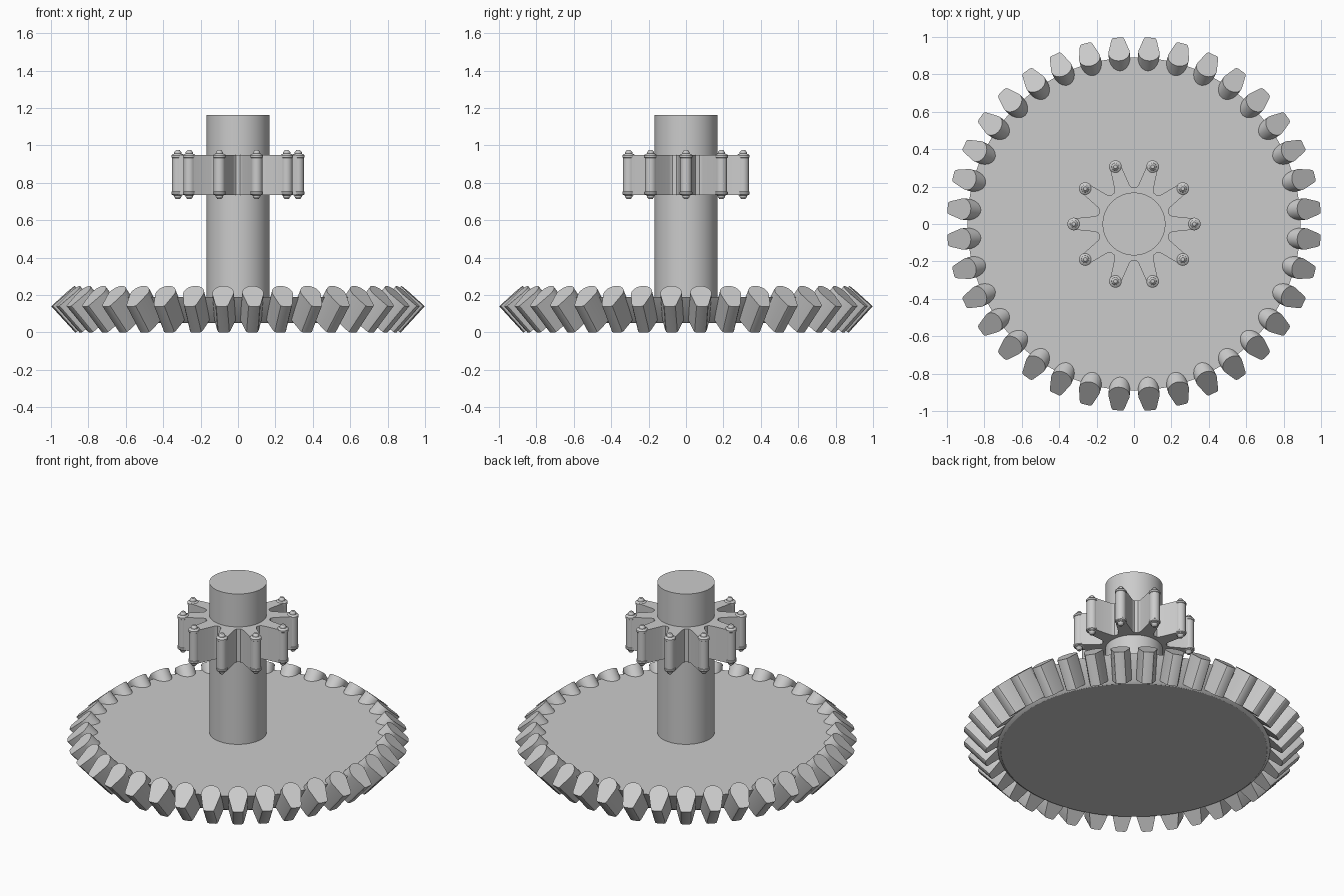
import bpy, bmesh
from math import sin, cos, pi, radians
from mathutils import Vector, Matrix

if "Cube" in bpy.data.objects:
    bpy.data.objects.remove(bpy.data.objects["Cube"], do_unlink=True)

steel = bpy.data.materials.new("grey_steel")
steel.use_nodes = True
GREY = (0.6, 0.6, 0.6, 1)
steel.diffuse_color = GREY
steel.node_tree.nodes["Principled BSDF"].inputs["Base Color"].default_value = GREY


def finish(bm, name):
    """Turn a bmesh into a smooth-shaded object with crisp edges."""
    bmesh.ops.recalc_face_normals(bm, faces=bm.faces)
    mesh = bpy.data.meshes.new(name)
    bm.to_mesh(mesh)
    bm.free()
    mesh.materials.append(steel)
    obj = bpy.data.objects.new(name, mesh)
    bpy.context.collection.objects.link(obj)
    bpy.ops.object.select_all(action='DESELECT')
    obj.select_set(True)
    bpy.context.view_layer.objects.active = obj
    bpy.ops.object.shade_smooth_by_angle(angle=radians(30))
    return obj


def loft(bm, rings):
    """Skin a stack of equal rings and cap both ends."""
    loops = [[bm.verts.new(p) for p in ring] for ring in rings]
    n = len(loops[0])
    for a, b in zip(loops, loops[1:]):
        for i in range(n):
            j = (i + 1) % n
            bm.faces.new((a[i], a[j], b[j], b[i]))
    bm.faces.new(loops[0][::-1])
    bm.faces.new(loops[-1])


def lathe(bm, profile, sides, centre=(0, 0)):
    """Turn (radius, height) points about a vertical axis."""
    loft(bm, [[(centre[0] + r * cos(2 * pi * i / sides),
                centre[1] + r * sin(2 * pi * i / sides), z)
               for i in range(sides)] for r, z in profile])


# Bevelled gear plate and central shaft
bm = bmesh.new()
lathe(bm, [(0.78, 0.05), (0.795, 0.06), (0.89, 0.19)], 144)
finish(bm, "gear_plate")

bm = bmesh.new()
lathe(bm, [(0.168, 0.18), (0.168, 1.163)], 64)
finish(bm, "shaft")

# Slanted teeth: narrow outer edge, round inner edge
half = [(0.022, 0), (0.03, 0.004), (0.035, 0.014)]
half += [(0.057 * cos(a), 0.108 + 0.057 * sin(a))
         for a in (radians(d) for d in range(-10, 90, 10))]
outline = half + [(0, 0.165)] + [(-u, v) for u, v in reversed(half)]
cap_slope = Vector((-0.75, 0, 0.66)).normalized()
slant = Vector((-0.128, 0, -0.14))
bm = bmesh.new()
for k in range(36):
    turn = Matrix.Rotation(radians(5 + 10 * k), 3, 'Z')
    cap = [Vector((1, u, 0.14)) + cap_slope * v for u, v in outline]
    loft(bm, [[turn @ (p + slant) for p in cap], [turn @ p for p in cap]])
finish(bm, "gear_teeth")

# Star pinion with ten tapered, round-ended arms
arm = [(0.19, -0.05), (0.198, -0.045), (0.21, -0.041)]
arm += [(0.322 + 0.03 * cos(a), 0.03 * sin(a))
        for a in (radians(d) for d in range(-90, 91, 15))]
arm += [(0.21, 0.041), (0.198, 0.045), (0.19, 0.05)]
star = []
for k in range(10):
    turn = Matrix.Rotation(radians(36 * k), 3, 'Z')
    star += [turn @ Vector((x, y, 0)) for x, y in arm]
bm = bmesh.new()
loft(bm, [[p + Vector((0, 0, z)) for p in star] for z in (0.735, 0.95)])
finish(bm, "pinion_star")

# Roller pins with collars and pointed bolt ends
MID = 0.844
upper = [(0.031, 0.09), (0.034, 0.092), (0.034, 0.103), (0.03, 0.108),
         (0.02, 0.112), (0.019, 0.12), (0.01, 0.131)]
profile = [(r, MID - h) for r, h in reversed(upper)]
profile += [(r, MID + h) for r, h in upper]
bm = bmesh.new()
for k in range(10):
    a = radians(36 * k)
    lathe(bm, profile, 24, (0.322 * cos(a), 0.322 * sin(a)))
finish(bm, "roller_pins")
